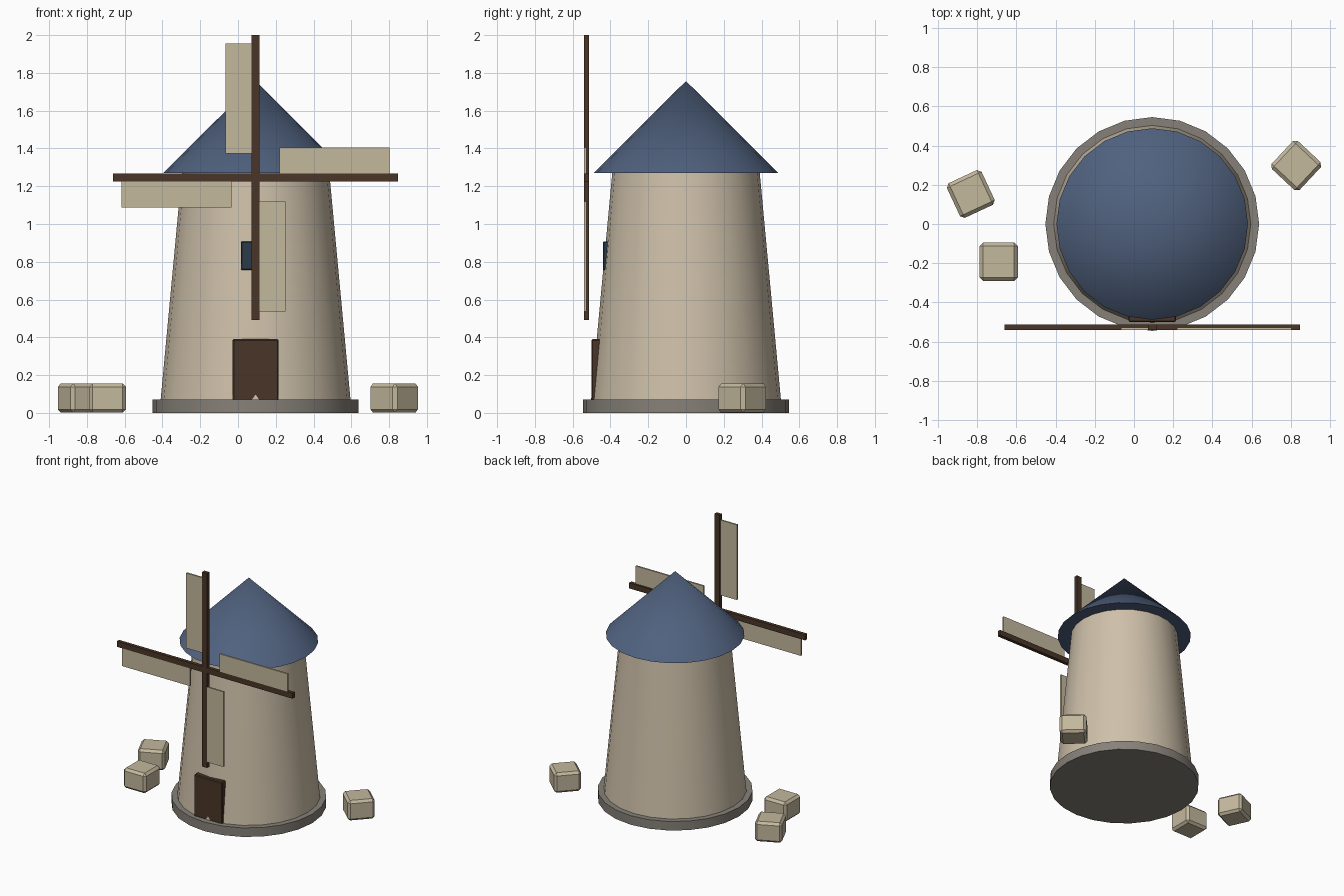
import bpy
from math import radians, pi, cos, sin

if "Cube" in bpy.data.objects:
    bpy.data.objects.remove(bpy.data.objects["Cube"])

CX = 0.093  # mill axis
HUB_Z = 1.247


def mat(name, rgb):
    m = bpy.data.materials.new(name)
    m.diffuse_color = (*rgb, 1)
    m.use_nodes = True
    m.node_tree.nodes["Principled BSDF"].inputs["Base Color"].default_value = m.diffuse_color
    return m


PLASTER = mat("plaster", (0.62, 0.53, 0.40))
STONE = mat("stone", (0.24, 0.22, 0.19))
ROOF = mat("roof_blue", (0.08, 0.12, 0.21))
WOOD = mat("dark_wood", (0.065, 0.035, 0.02))
CLOTH = mat("sail_cloth", (0.55, 0.48, 0.34))
GLASS = mat("window_glass", (0.025, 0.045, 0.07))


def cone(name, r1, r2, z1, z2, m):
    bpy.ops.mesh.primitive_cone_add(vertices=24, radius1=r1, radius2=r2, depth=z2 - z1,
                                    location=(CX, 0, (z1 + z2) / 2))
    o = bpy.context.object
    o.name = name
    o.data.materials.append(m)
    bpy.ops.object.shade_smooth_by_angle(angle=radians(35))
    return o


def box(name, center, size, m, rot=(0, 0, 0), bevel=0.0, segments=1):
    bpy.ops.mesh.primitive_cube_add(size=1, location=center, rotation=rot)
    o = bpy.context.object
    o.name = name
    o.scale = size
    bpy.ops.object.transform_apply(location=False, rotation=False, scale=True)
    o.data.materials.append(m)
    if bevel:
        b = o.modifiers.new("bevel", 'BEVEL')
        b.width = bevel
        b.segments = segments
    return o


# Tower body
cone("stone_base", 0.545, 0.545, 0.0, 0.07, STONE)
cone("tower", 0.503, 0.39, 0.065, 1.275, PLASTER)
cone("roof", 0.488, 0.0, 1.27, 1.757, ROOF)

# Door and window, set into the front wall
box("door", (CX, -0.45, 0.228), (0.242, 0.10, 0.325), WOOD, bevel=0.006)
box("window", (CX, -0.405, 0.832), (0.155, 0.07, 0.152), GLASS, bevel=0.006)

# Crossed spars, each arm carrying one offset sail
for i, name in enumerate(("vertical_spar", "horizontal_spar")):
    box(name, (CX, -0.527, HUB_Z), (0.043, 0.027, 1.508), WOOD, rot=(0, i * pi / 2, 0))
for i in range(4):
    a = i * pi / 2
    dx, dz = -0.0875, 0.418
    x, z = dx * cos(a) + dz * sin(a), -dx * sin(a) + dz * cos(a)
    box(f"sail_{i + 1}", (CX + x, -0.534, HUB_Z + z), (0.143, 0.013, 0.582), CLOTH, rot=(0, a, 0))

# Loose stone blocks around the mill
for i, (x, y, deg) in enumerate(((-0.69, -0.192, 0), (-0.832, 0.153, 25), (0.827, 0.298, 47))):
    box(f"block_{i + 1}", (x, y, 0.0785), (0.195, 0.195, 0.155), CLOTH,
        rot=(0, 0, radians(deg)), bevel=0.018)
